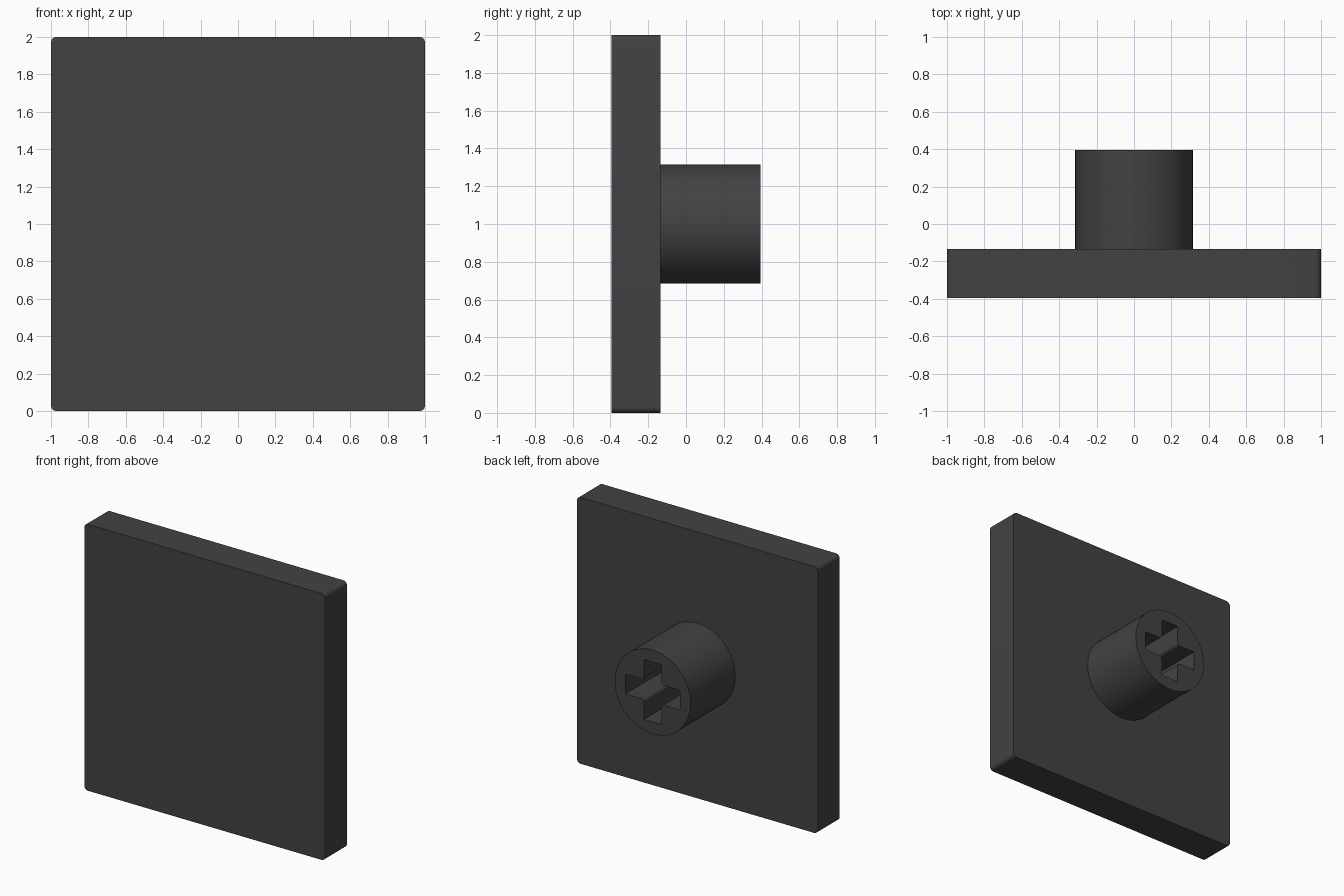
import bpy, bmesh, math
from mathutils import Matrix

if "Cube" in bpy.data.objects:
    bpy.data.objects.remove(bpy.data.objects["Cube"])

dark = bpy.data.materials.new("dark_grey")
dark.diffuse_color = (0.055, 0.055, 0.055, 1)
dark.use_nodes = True
dark.node_tree.nodes["Principled BSDF"].inputs["Base Color"].default_value = dark.diffuse_color


def arc(cx, cy, r, a0, a1, n):
    """Points on an arc, angles in degrees."""
    return [(cx + r * math.cos(math.radians(a0 + (a1 - a0) * i / n)),
             cy + r * math.sin(math.radians(a0 + (a1 - a0) * i / n)))
            for i in range(n + 1)]


def extrude_outlines(name, outlines, y0, y1, z):
    """Fill closed outlines (inner ones become holes), extruded from y0 to y1."""
    curve = bpy.data.curves.new(name, 'CURVE')
    curve.dimensions = '2D'
    curve.fill_mode = 'BOTH'
    curve.extrude = (y1 - y0) / 2
    for pts in outlines:
        spline = curve.splines.new('POLY')
        spline.points.add(len(pts) - 1)
        for p, (x, y) in zip(spline.points, pts):
            p.co = (x, y, 0, 1)
        spline.use_cyclic_u = True
    ob = bpy.data.objects.new(name, curve)
    bpy.context.collection.objects.link(ob)
    bpy.ops.object.select_all(action='DESELECT')
    bpy.context.view_layer.objects.active = ob
    ob.select_set(True)
    bpy.ops.object.convert(target='MESH')
    ob = bpy.context.object
    # Stand the profile up, weld the caps to the walls
    bm = bmesh.new()
    bm.from_mesh(ob.data)
    bmesh.ops.remove_doubles(bm, verts=bm.verts, dist=1e-5)
    bm.transform(Matrix.Translation((0, (y0 + y1) / 2, z)) @ Matrix.Rotation(math.pi / 2, 4, 'X'))
    bmesh.ops.recalc_face_normals(bm, faces=bm.faces)
    bm.to_mesh(ob.data)
    bm.free()
    ob.data.materials.clear()
    ob.data.materials.append(dark)
    bpy.ops.object.shade_smooth_by_angle(angle=math.radians(30))
    return ob


# Square plate with slightly rounded corners
R = 0.03
corners = [(1, 1, 0), (-1, 1, 90), (-1, -1, 180), (1, -1, 270)]
plate = [p for sx, sy, a in corners
         for p in arc(sx * (1 - R), sy * (1 - R), R, a, a + 90, 6)]
extrude_outlines("plate", [plate], -0.395, -0.135, 1)

# Round stem with a cross-shaped socket, inner corners softened
L, W, F = 0.225, 0.073, 0.025
quarter = [(L, -W), (L, W)] + arc(W + F, W + F, F, 270, 180, 5)
cross = []
for k in range(4):
    c, s = round(math.cos(k * math.pi / 2)), round(math.sin(k * math.pi / 2))
    cross += [(c * x - s * y, s * x + c * y) for x, y in quarter]
circle = arc(0, 0, 0.315, 0, 360, 64)[:-1]
extrude_outlines("stem", [circle, cross], -0.135, 0.395, 1)
